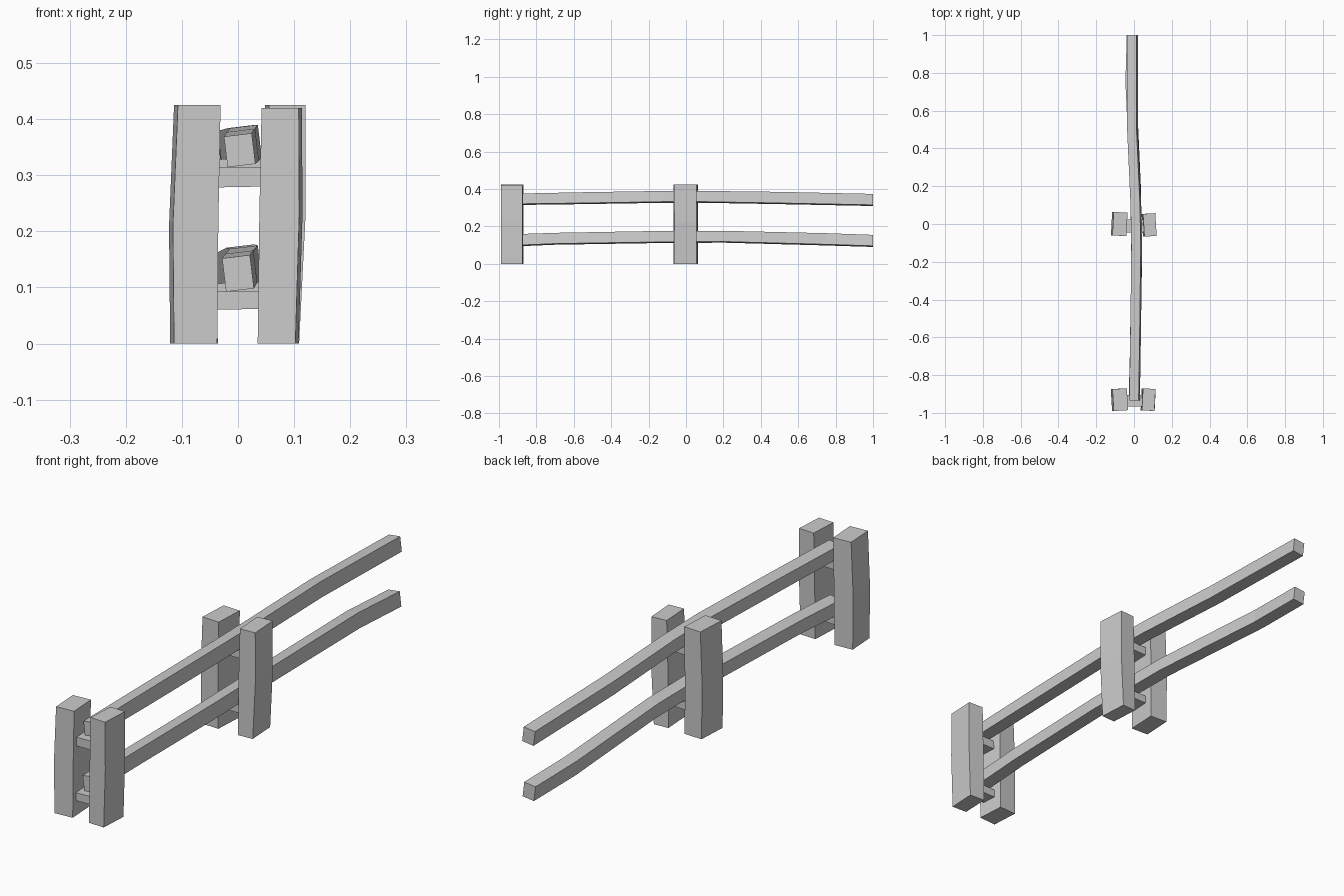
import bpy, bmesh, math
from mathutils import Vector, Matrix

if "Cube" in bpy.data.objects:
    bpy.data.objects.remove(bpy.data.objects["Cube"])


def loft(name, rings):
    """Skin a list of four-corner rings into a closed beam."""
    bm = bmesh.new()
    vs = [[bm.verts.new(p) for p in r] for r in rings]
    for a, b in zip(vs, vs[1:]):
        for i in range(4):
            j = (i + 1) % 4
            bm.faces.new((a[i], a[j], b[j], b[i]))
    bm.faces.new(vs[0])
    bm.faces.new(vs[-1])
    bmesh.ops.recalc_face_normals(bm, faces=bm.faces)
    me = bpy.data.meshes.new(name)
    bm.to_mesh(me)
    bm.free()
    ob = bpy.data.objects.new(name, me)
    bpy.context.collection.objects.link(ob)
    return ob


CORNERS = ((-1, -1), (1, -1), (1, 1), (-1, 1))


def post(name, y, half_y, sections, yaw, height=0.425):
    # each section: (z, x_min, x_max), slightly twisted plan
    rings = []
    for z, x0, x1 in sections:
        c, hx = (x0 + x1) / 2, (x1 - x0) / 2 - half_y * abs(math.sin(yaw))
        rot = Matrix.Rotation(yaw, 3, 'Z')
        rings.append([Vector((c, y, z)) + rot @ Vector((a * hx, b * half_y, 0))
                      for a, b in CORNERS])
    return loft(name, rings)


def rail(name, path, roll):
    # each path entry: (y, x_centre, z_bottom, z_top)
    rings = []
    rot = Matrix.Rotation(roll, 3, 'Y')
    for y, x, z0, z1 in path:
        h = (z1 - z0) / 2 - 0.003
        rings.append([Vector((x, y, (z0 + z1) / 2)) + rot @ Vector((a * 0.025, 0, b * h))
                      for a, b in CORNERS])
    return loft(name, rings)


def crossbar(name, y0, y1, z0, z1):
    return loft(name, [[(x, y, z + dz) for y, z in ((y0, z0), (y1, z0), (y1, z1), (y0, z1))]
                       for x, dz in ((-0.05, 0), (0.055, 0.002))])


# Paired bent posts
post("front_left_post", -0.93, 0.058,
     [(0, -0.121, -0.037), (0.21, -0.123, -0.035), (0.425, -0.114, -0.031)], 0.06)
post("front_right_post", -0.93, 0.058,
     [(0, 0.035, 0.108), (0.23, 0.038, 0.115), (0.42, 0.042, 0.114)], -0.05)
post("middle_left_post", 0.0, 0.062,
     [(0, -0.119, -0.036), (0.21, -0.122, -0.037), (0.425, -0.114, -0.034)], -0.05)
post("middle_right_post", -0.005, 0.06,
     [(0, 0.04, 0.109), (0.22, 0.042, 0.12), (0.425, 0.048, 0.12)], 0.06)

# Short bars between the posts carrying the rails
for part, y0, y1, dz in (("front", -0.965, -0.905, 0), ("middle", -0.045, 0.025, 0.015)):
    crossbar(part + "_lower_crossbar", y0, y1, 0.06 + dz, 0.092 + dz)
    crossbar(part + "_upper_crossbar", y0, y1, 0.278 + dz, 0.313 + dz)

# Long crooked rails
rail("upper_rail", [(-0.935, 0.003, 0.314, 0.375), (-0.55, 0.009, 0.319, 0.383),
                    (-0.12, 0.014, 0.326, 0.390), (0.1, 0.010, 0.326, 0.390),
                    (0.5, -0.008, 0.319, 0.385), (1.0, -0.008, 0.309, 0.374)], -0.12)
rail("lower_rail", [(-0.935, 0.000, 0.092, 0.158), (-0.7, 0.006, 0.102, 0.166),
                    (-0.2, 0.014, 0.110, 0.175), (0.2, 0.008, 0.113, 0.177),
                    (0.75, -0.017, 0.098, 0.164), (1.0, -0.010, 0.090, 0.155)], -0.12)
